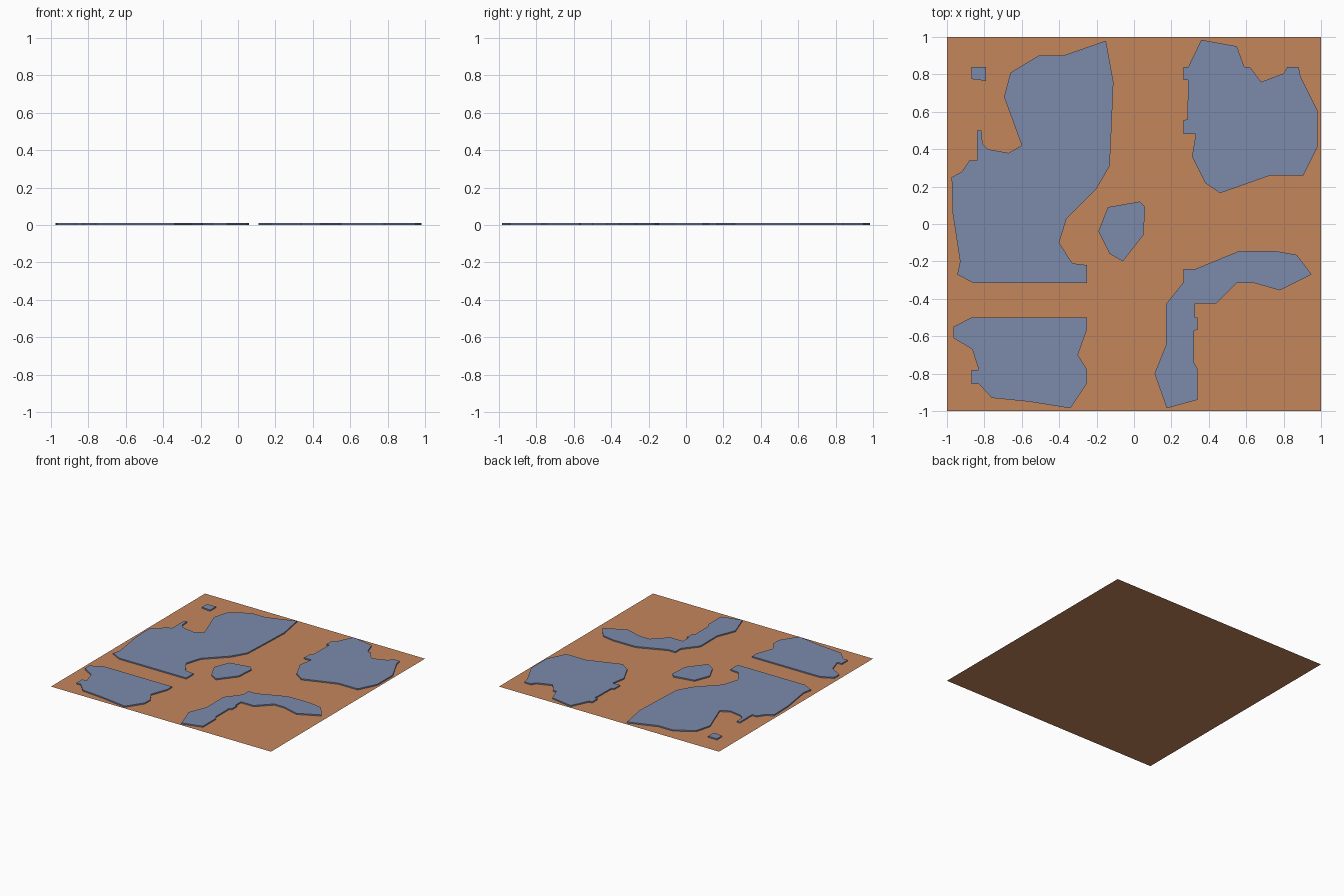
import bpy, bmesh

if "Cube" in bpy.data.objects:
    bpy.data.objects.remove(bpy.data.objects["Cube"])

HEIGHT = 0.01  # thickness of the raised plates


def material(name, rgb):
    m = bpy.data.materials.new(name)
    m.diffuse_color = (*rgb, 1.0)
    m.use_nodes = True
    m.node_tree.nodes["Principled BSDF"].inputs["Base Color"].default_value = m.diffuse_color
    return m


CLAY = material("clay orange", (0.56, 0.24, 0.107))
SLATE = material("slate blue", (0.20, 0.255, 0.41))


def slab(name, outline, mat, height=0.0):
    """Flat polygon at z = 0, or a raised plate with side walls."""
    bm = bmesh.new()
    face = bm.faces.new([bm.verts.new((x, y, 0)) for x, y in outline])
    face.normal_update()
    if face.normal.z < 0:
        face.normal_flip()
    if height:
        top = bmesh.ops.extrude_face_region(bm, geom=[face])["geom"]
        bmesh.ops.translate(bm, vec=(0, 0, height),
                            verts=[v for v in top if isinstance(v, bmesh.types.BMVert)])
        # drop the hidden underside, which rests on the base
        under = [f for f in bm.faces if all(v.co.z < 1e-6 for v in f.verts)]
        bmesh.ops.delete(bm, geom=under, context='FACES_ONLY')
        bmesh.ops.recalc_face_normals(bm, faces=bm.faces[:])
        if any(f.normal.z < -0.5 for f in bm.faces):
            bmesh.ops.reverse_faces(bm, faces=bm.faces[:])
    bmesh.ops.triangulate(bm, faces=[f for f in bm.faces if len(f.verts) > 4])
    mesh = bpy.data.meshes.new(name)
    bm.to_mesh(mesh)
    bm.free()
    mesh.materials.append(mat)
    obj = bpy.data.objects.new(name, mesh)
    bpy.context.collection.objects.link(obj)
    return obj


# Square base sheet
slab("base_sheet", [(-1, -1), (1, -1), (1, 1), (-1, 1)], CLAY)

# Large northwest landmass
slab("northwest_plate", [
    (-.15, .98), (-.11, .76), (-.12, .52), (-.13, .31), (-.20, .19), (-.36, .03),
    (-.40, -.10), (-.33, -.21), (-.25, -.22), (-.25, -.315), (-.86, -.315),
    (-.945, -.27), (-.93, -.20), (-.97, .06), (-.975, .25), (-.92, .28), (-.88, .34),
    (-.84, .34), (-.84, .50), (-.815, .50), (-.81, .43), (-.78, .40), (-.67, .38),
    (-.60, .42), (-.695, .68), (-.66, .81), (-.51, .90), (-.38, .90)], SLATE, HEIGHT)

# Tiny islet in the northwest corner
slab("corner_islet", [(-.87, .84), (-.87, .775), (-.79, .765), (-.79, .84)], SLATE, HEIGHT)

# Northeast landmass
slab("northeast_plate", [
    (.36, .985), (.55, .95), (.59, .84), (.62, .84), (.68, .76), (.80, .805),
    (.82, .84), (.88, .84), (.89, .79), (.98, .61), (.98, .41), (.905, .26),
    (.73, .26), (.46, .165), (.38, .22), (.31, .36), (.33, .48), (.265, .48),
    (.265, .555), (.285, .56), (.29, .77), (.265, .77), (.265, .84), (.29, .84)],
    SLATE, HEIGHT)

# Small central island
slab("central_island", [
    (-.14, .09), (.03, .12), (.06, .09), (.05, -.06), (-.06, -.20), (-.13, -.16),
    (-.19, -.04)], SLATE, HEIGHT)

# Bent southeast strip
slab("southeast_strip", [
    (.56, -.145), (.76, -.145), (.87, -.165), (.95, -.27), (.78, -.355), (.64, -.315),
    (.55, -.315), (.44, -.425), (.325, -.425), (.325, -.50), (.34, -.50), (.34, -.565),
    (.32, -.57), (.32, -.74), (.34, -.775), (.34, -.94), (.175, -.985), (.11, -.80),
    (.17, -.65), (.17, -.43), (.265, -.31), (.265, -.24), (.33, -.24)], SLATE, HEIGHT)

# Southwest landmass
slab("southwest_plate", [
    (-.87, -.50), (-.25, -.50), (-.25, -.56), (-.30, -.70), (-.25, -.78), (-.25, -.85),
    (-.34, -.985), (-.56, -.95), (-.76, -.93), (-.83, -.855), (-.87, -.855),
    (-.87, -.78), (-.83, -.78), (-.865, -.67), (-.965, -.61), (-.965, -.55)],
    SLATE, HEIGHT)
